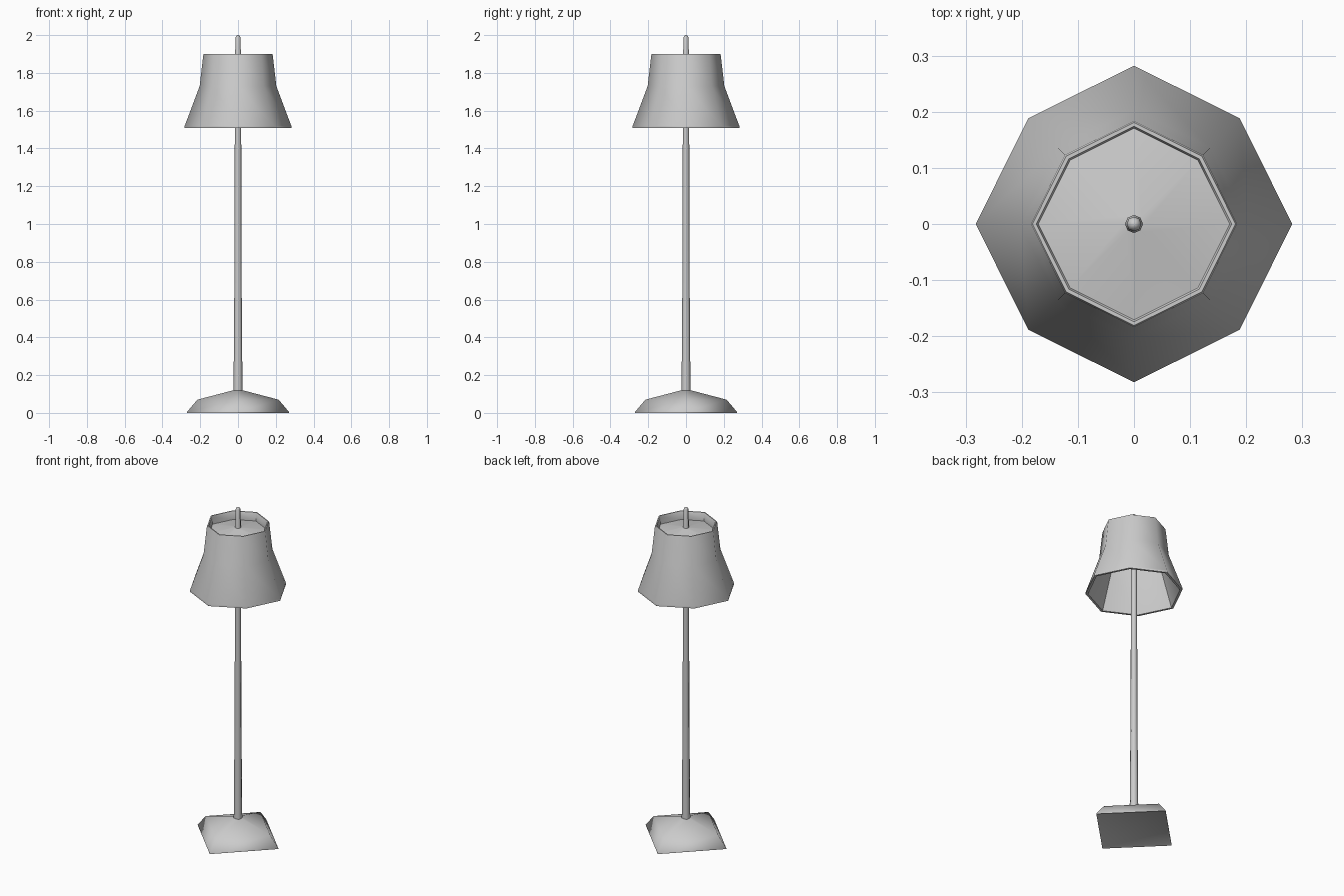
import bpy, bmesh
from math import cos, sin, pi, radians

if "Cube" in bpy.data.objects:
    bpy.data.objects.remove(bpy.data.objects["Cube"])


def lathe(name, profile, sides, diagonal=1.0, angle=50):
    """Spin (radius, z) points; odd corners are scaled by diagonal. Radius 0 makes a pole."""
    bm = bmesh.new()
    rings = []
    for r, z in profile:
        if r == 0:
            rings.append([bm.verts.new((0, 0, z))] * sides)
            continue
        ring = []
        for i in range(sides):
            a = 2 * pi * i / sides
            k = r * (diagonal if i % 2 else 1)
            ring.append(bm.verts.new((k * cos(a), k * sin(a), z)))
        rings.append(ring)
    for low, high in zip(rings, rings[1:]):
        for i in range(sides):
            j = (i + 1) % sides
            corners = list(dict.fromkeys((low[i], low[j], high[j], high[i])))
            bm.faces.new(corners)
    bmesh.ops.recalc_face_normals(bm, faces=bm.faces)
    mesh = bpy.data.meshes.new(name)
    bm.to_mesh(mesh)
    bm.free()
    ob = bpy.data.objects.new(name, mesh)
    bpy.context.collection.objects.link(ob)
    bpy.ops.object.select_all(action='DESELECT')
    ob.select_set(True)
    bpy.context.view_layer.objects.active = ob
    bpy.ops.object.shade_smooth_by_angle(angle=radians(angle))
    return ob


# Four-sided foot, corners on the axes, slightly hollow underneath
lathe("base", [(0, 0.02), (0.25, 0.008), (0.27, 0), (0.27, 0.005), (0.215, 0.07),
               (0.024, 0.12), (0, 0.12)], 4, angle=80)

# Slim tapered pole with a rounded finial
lathe("pole", [(0, 0.10), (0.024, 0.10), (0.022, 0.33), (0.019, 0.72), (0.017, 1.5),
               (0.016, 1.92), (0.013, 1.93), (0.013, 1.988), (0.008, 1.997), (0, 2.0)], 8)

# Octagonal shade with wall thickness and a shallow conical top plate inside
lathe("shade", [(0, 1.88), (0.02, 1.876), (0.17, 1.85), (0.17, 1.893), (0.174, 1.9),
                (0.181, 1.9), (0.184, 1.893), (0.203, 1.73), (0.282, 1.52),
                (0.282, 1.507), (0.268, 1.507), (0.19, 1.73), (0.17, 1.842),
                (0, 1.87)], 8, diagonal=0.945)
